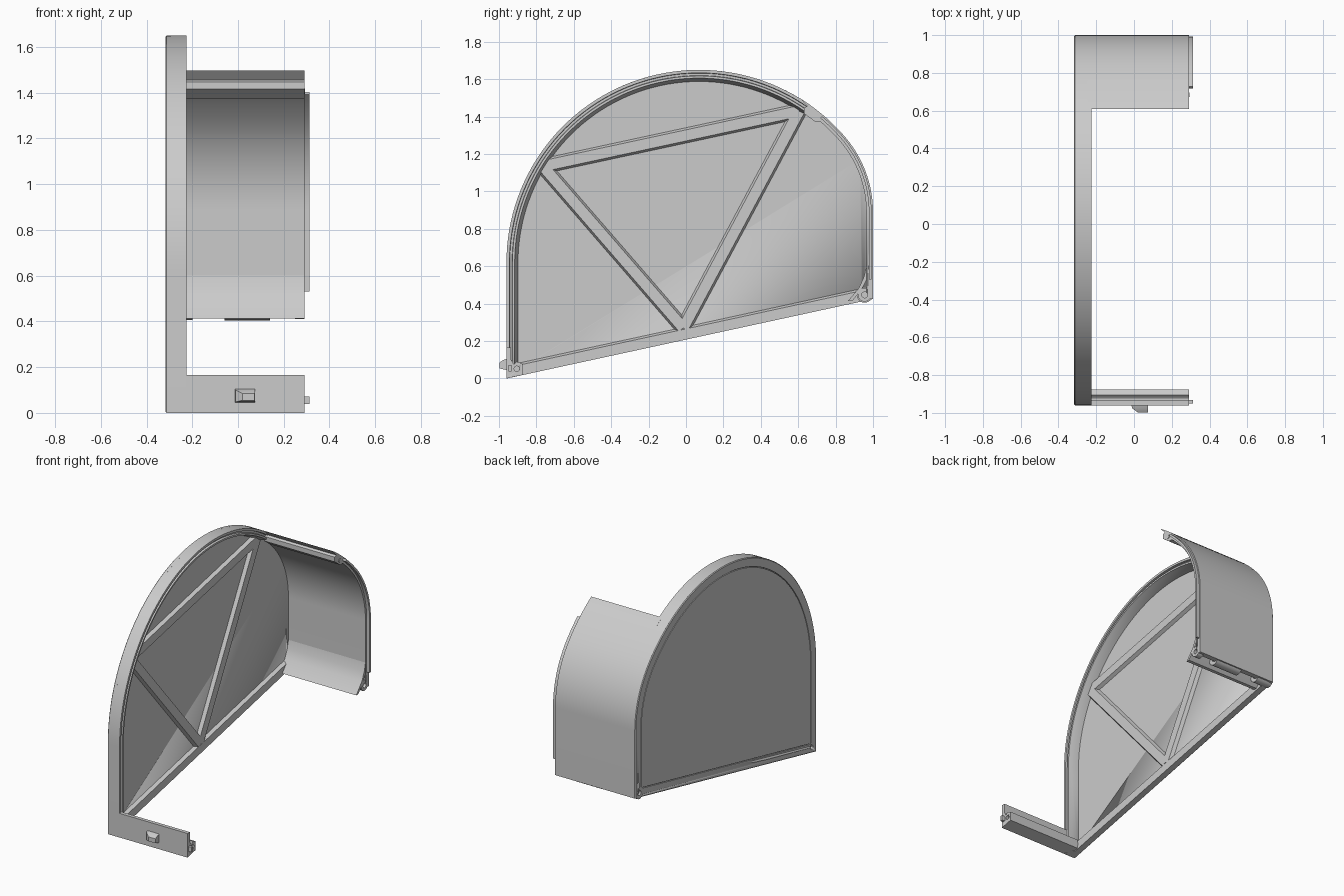
import bpy, bmesh
from math import sin, cos, radians
from mathutils import Vector

cube = bpy.data.objects.get("Cube")
if cube:
    bpy.data.objects.remove(cube, do_unlink=True)

grey = bpy.data.materials.new("plain grey")
grey.use_nodes = True
grey.diffuse_color = (0.6, 0.6, 0.6, 1)
grey.node_tree.nodes["Principled BSDF"].inputs["Base Color"].default_value = (0.6, 0.6, 0.6, 1)

OUT, RIM, END = -0.317, -0.225, 0.29      # panel outer face, rim top, cover end
FLOOR, RIB = -0.293, -0.27                # panel inner face, rib top
BIG, R_BIG = (0.07, 0.62), 1.03           # large arc of the outline
SMALL, R_SMALL = (0.38, 0.888), 0.62      # rear arc, tangent to the large one
JOIN, COVER_START = 40.8, 55              # angles on the large arc


def make(name, bm):
    bmesh.ops.recalc_face_normals(bm, faces=bm.faces)
    me = bpy.data.meshes.new(name)
    bm.to_mesh(me)
    bm.free()
    ob = bpy.data.objects.new(name, me)
    bpy.context.collection.objects.link(ob)
    me.materials.append(grey)
    bpy.ops.object.select_all(action='DESELECT')
    ob.select_set(True)
    bpy.context.view_layer.objects.active = ob
    bpy.ops.object.shade_smooth_by_angle(angle=radians(25))
    return ob


def loft(name, loops):
    """Skin closed loops of equal length and cap both ends."""
    bm = bmesh.new()
    rings = [[bm.verts.new(p) for p in loop] for loop in loops]
    for a, b in zip(rings, rings[1:]):
        for i in range(len(a)):
            j = (i + 1) % len(a)
            bm.faces.new((a[i], a[j], b[j], b[i]))
    bm.faces.new(rings[0])
    bm.faces.new(rings[-1])
    return make(name, bm)


def extrude(name, profile, x0, x1):
    return loft(name, [[(x, y, z) for y, z in profile] for x in (x0, x1)])


def arc(c, r, a0, a1, n):
    return [(c[0] + r * cos(radians(a0 + (a1 - a0) * i / n)),
             c[1] + r * sin(radians(a0 + (a1 - a0) * i / n))) for i in range(n + 1)]


def circle(c, r, n=24):
    return arc(c, r, 0, 360, n)[:-1]


def base_z(y, d=0):
    return 0.208 + 0.217 * y + d * 1.023


def outline(d):
    """Panel outline in y, z, inset by d."""
    left, right = BIG[0] - R_BIG + d, SMALL[0] + R_SMALL - d
    pts = [(left, base_z(left, d))]
    pts += arc(BIG, R_BIG - d, 180, JOIN, 56)
    pts += arc(SMALL, R_SMALL - d, JOIN, 0, 18)[1:]
    return pts + [(right, base_z(right, d))]


def front_path(d):
    """Front part of the outline, from the low corner to the cover."""
    left = BIG[0] - R_BIG + d
    return [(left, base_z(left))] + arc(BIG, R_BIG - d, 180, COVER_START, 50)


def rear_path(d, start, bottom):
    """Rear part of the outline, from an angle on the large arc down to a height."""
    pts = arc(BIG, R_BIG - d, start, JOIN, 8)
    pts += arc(SMALL, R_SMALL - d, JOIN, 0, 18)[1:]
    return pts + [(SMALL[0] + R_SMALL - d, bottom)]


def rib(name, a, b, base=0.09, top=0.058):
    a, b = Vector(a), Vector(b)
    side = (b - a).normalized().orthogonal()
    loops = []
    for x, w in ((FLOOR - 0.01, base), (RIB, top)):
        s = side * w / 2
        loops.append([(x, *p) for p in (a + s, b + s, b - s, a - s)])
    return loft(name, loops)


# Side panel: thin plate with a fine groove round its outer face
steps = [(0.064, OUT), (0.063, OUT + 0.006), (0.06, OUT + 0.006), (0.059, OUT),
         (0.005, OUT), (0, OUT + 0.005), (0, FLOOR)]
panel = loft("side_panel", [[(x, y, z) for y, z in outline(d)] for d, x in steps])

# Stepped rim along the front and top of the panel
section = [(0.0, OUT + 0.006), (0, RIM), (0.016, RIM), (0.018, RIM - 0.015), (0.03, RIM - 0.015),
           (0.032, RIM), (0.044, RIM), (0.048, RIM - 0.015), (0.062, FLOOR), (0.062, OUT + 0.006)]
rails = [[(x, y, z) for y, z in front_path(d)] for d, x in section]
rim = loft("panel_rim", list(zip(*rails)))

# Sloped band along the lower edge of the panel
loft("lower_band", [[(x, y, base_z(y, d)) for y, d in ((-0.95, 0), (0.97, 0), (0.97, w), (-0.95, w))]
                    for x, w in ((FLOOR - 0.01, 0.072), (RIB, 0.056))])

# Triangular bracing on the inside of the panel
corners = {"front": (-0.765, 1.135), "rear": (0.605, 1.43), "lower": (-0.015, 0.27)}
rib("upper_rib", corners["front"], corners["rear"])
rib("front_rib", corners["front"], corners["lower"])
rib("rear_rib", corners["rear"], corners["lower"])

# Curved rear cover with a tongue along its free edge
cover = extrude("rear_cover", rear_path(0, COVER_START, 0.425) + rear_path(0.036, COVER_START, 0.425)[::-1],
                OUT + 0.006, END)
extrude("cover_tongue", rear_path(0.008, 50, 0.53) + rear_path(0.022, 50, 0.53)[::-1], END - 0.01, 0.312)

# Notched upper lip of the cover
extrude("cover_lip", [(0.61, 1.498), (0.635, 1.482), (0.66, 1.465), (0.70, 1.434), (0.76, 1.386),
                      (0.73, 1.372), (0.69, 1.373), (0.632, 1.416), (0.632, 1.448), (0.648, 1.456)],
        RIM - 0.02, END)
extrude("lip_pin", circle((0.684, 1.406), 0.012, 16), END - 0.01, END + 0.004)

# Hollow foot of the cover, closed by a curved inner wall
HINGE = (0.955, 0.447)
extrude("cover_foot", [(0.964, 0.6), (0.952, 0.545), (0.925, 0.485), (0.865, 0.413), (0.888, 0.413),
                       (0.938, 0.475), (0.97, 0.535), (0.975, 0.6)], FLOOR, END)

# Hinge barrels along the lower edge of the cover
hinge_parts = [panel, cover]
for name, x0, x1, r in (("panel_barrel", OUT, -0.2, 0.04), ("middle_barrel", -0.06, 0.14, 0.042),
                        ("end_barrel", 0.25, END, 0.036)):
    hinge_parts.append(extrude(name, circle(HINGE, r), x0, x1))

# Front crossbar: upright wall with a thicker foot
SCREW = (-0.905, 0.052)
foot = [(-0.96, 0), (-0.875, 0.0185), (-0.875, 0.08), (-0.905, 0.09), (-0.92, 0.075), (-0.935, 0.1),
        (-0.935, 0.165), (-0.96, 0.165)]
crossbar = extrude("front_crossbar", foot, RIM - 0.04, END)
boss = extrude("crossbar_boss", circle(SCREW, 0.03), OUT + 0.002, END)
extrude("crossbar_peg", [(-0.95, 0.038), (-0.932, 0.038), (-0.932, 0.072), (-0.95, 0.072)], END - 0.01, 0.312)

# Snap catch on the front of the crossbar
loft("front_catch", [[(x0, y, z0), (x1, y, z0), (x1, y, z1), (x0, y, z1)] for y, x0, x1, z0, z1 in
                     ((-0.95, -0.015, 0.075, 0.045, 0.107), (-0.975, -0.01, 0.075, 0.048, 0.1),
                      (-0.998, 0.02, 0.073, 0.055, 0.085))])


# Screw holes running across the whole width
def drill(targets, centre, r):
    cutter = extrude("hole_cutter", circle(centre, r, 20), -0.5, 0.5)
    cutter.hide_render = True
    for ob in targets:
        m = ob.modifiers.new("hole", 'BOOLEAN')
        m.operation, m.solver, m.object = 'DIFFERENCE', 'EXACT', cutter
        bpy.context.view_layer.objects.active = ob
        bpy.ops.object.modifier_apply(modifier=m.name)
    bpy.data.objects.remove(cutter, do_unlink=True)


drill(hinge_parts, HINGE, 0.016)
drill([panel, rim, crossbar, boss], SCREW, 0.014)
